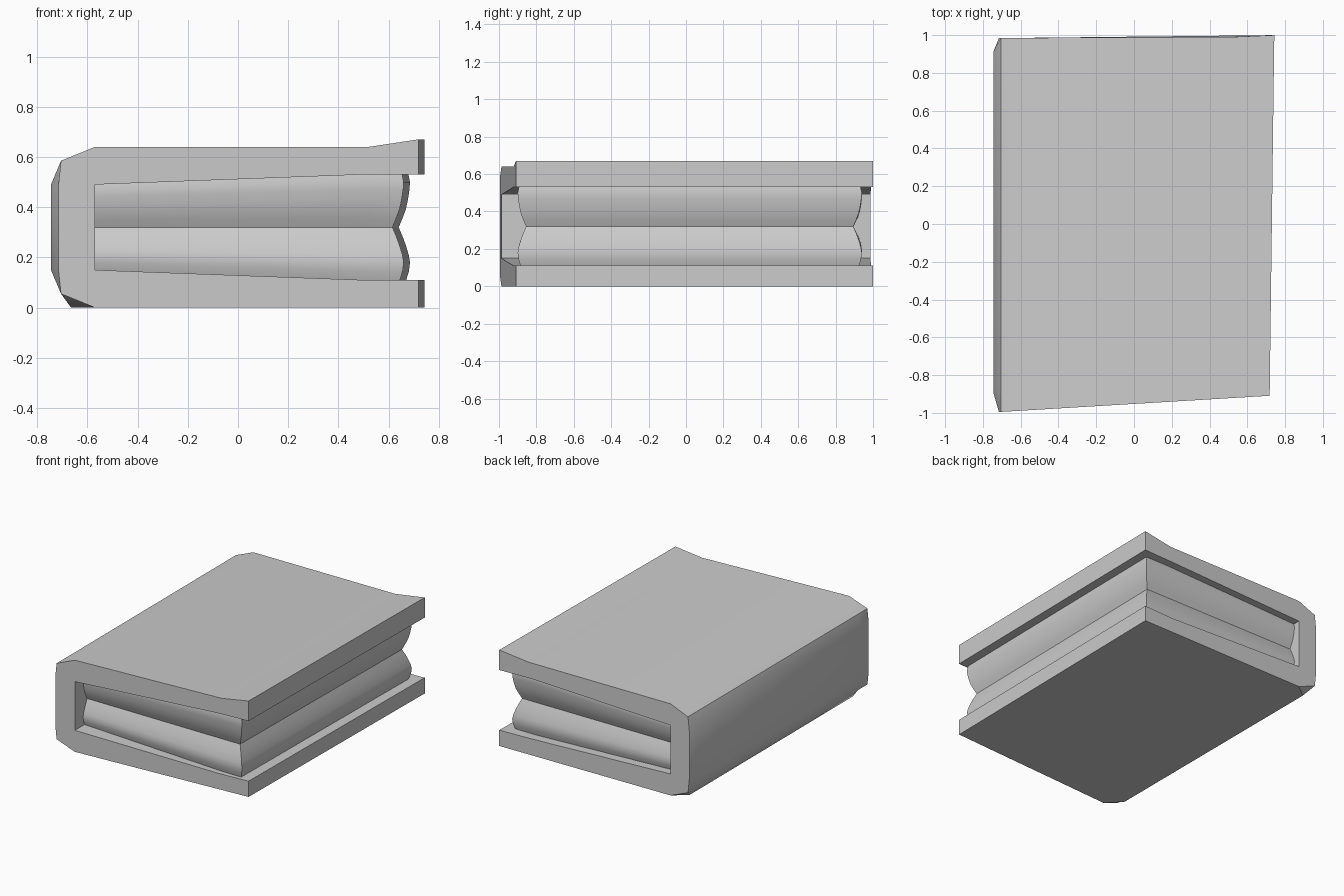
import bpy, bmesh

if "Cube" in bpy.data.objects:
    bpy.data.objects.remove(bpy.data.objects["Cube"])


def make_object(name, rings, closed, caps):
    """Skin a list of point rings; optionally close each ring and cap the ends."""
    bm = bmesh.new()
    rows = [[bm.verts.new(p) for p in ring] for ring in rings]
    n = len(rows[0])
    for a, b in zip(rows, rows[1:]):
        for i in range(n if closed else n - 1):
            j = (i + 1) % n
            bm.faces.new((a[i], a[j], b[j], b[i]))
    if caps:
        bm.faces.new(rows[0])
        bm.faces.new(rows[-1][::-1])
    bmesh.ops.recalc_face_normals(bm, faces=bm.faces[:])
    mesh = bpy.data.meshes.new(name)
    bm.to_mesh(mesh)
    bm.free()
    ob = bpy.data.objects.new(name, mesh)
    bpy.context.collection.objects.link(ob)
    bpy.context.view_layer.objects.active = ob
    ob.select_set(True)
    bpy.ops.object.shade_smooth_by_angle(angle=0.5)
    ob.select_set(False)
    return ob


def front_y(x):
    return -0.995 + 0.06 * (x + 0.71)


def back_y(x):
    return 0.985 + 0.004 * (x + 0.71) + (0.009 if x > 0.65 else 0)


# Cover: C-shaped section, spine bulging out between the two ends
def cover_profile(spine, bottom, edge):
    return [(spine, 0.15), (spine, 0.49), (-0.705, 0.585), (-0.57, 0.64),
            (0.52, 0.64), (edge, 0.67), (edge, 0.53), (0.5, 0.53),
            (-0.57, 0.49), (-0.57, 0.15), (0.5, 0.11), (edge, 0.11),
            (edge, 0.0), (bottom, 0.0), (-0.705, 0.055)]


sections = [
    [(x, front_y(x), z) for x, z in cover_profile(-0.715, -0.57, 0.718)],
    [(x, -0.89, z) for x, z in cover_profile(-0.745, -0.665, 0.7185)],
    [(x, 0.91, z) for x, z in cover_profile(-0.745, -0.665, 0.7415)],
    [(x, back_y(x), z) for x, z in cover_profile(-0.715, -0.57, 0.743)],
]
make_object("cover", sections, True, True)

# Pages: wavy edges on the three open sides, as (height, inset)
wave = [(0.11, 0.015), (0.145, 0.004), (0.18, 0.0), (0.21, 0.005), (0.25, 0.017),
        (0.285, 0.03), (0.32, 0.045), (0.355, 0.03), (0.39, 0.017), (0.43, 0.008),
        (0.47, 0.002), (0.5, 0.0), (0.53, 0.006)]


def page_z(z, x):
    half = 0.17 if x < -0.5 else 0.21
    return 0.32 + (z - 0.32) * half / 0.21


paths = []
for x, y, dx, dy in [(-0.57, -0.895, 0, 1), (0.5, -0.9, 0, 1), (0.66, -0.9, -1, 1),
                     (0.685, 0.94, -1, -1), (0.5, 0.94, 0, -1), (-0.57, 0.94, 0, -1)]:
    paths.append([(x + dx * d, y + dy * d, page_z(z, x)) for z, d in wave])
make_object("pages", paths, False, False)
